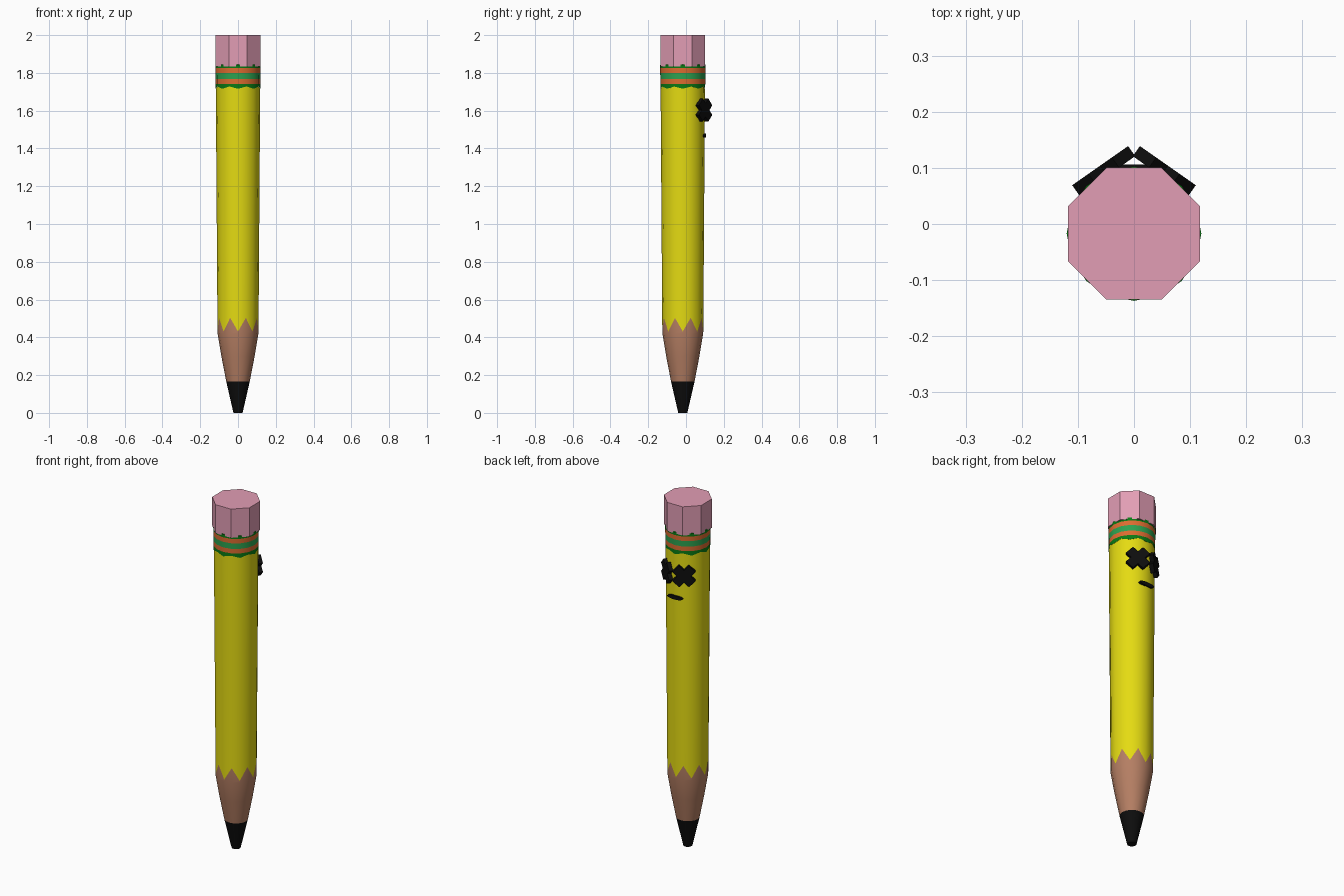
import bpy, bmesh, math
from mathutils import Matrix, Vector

if "Cube" in bpy.data.objects:
    bpy.data.objects.remove(bpy.data.objects["Cube"])

CY = -0.017  # pencil axis in y


def mat(name, rgb):
    m = bpy.data.materials.new(name)
    m.diffuse_color = (*rgb, 1)
    m.use_nodes = True
    m.node_tree.nodes["Principled BSDF"].inputs["Base Color"].default_value = m.diffuse_color
    return m


YELLOW = mat("yellow_paint", (0.78, 0.71, 0.006))
WOOD = mat("bare_wood", (0.46, 0.21, 0.125))
BLACK = mat("black", (0.004, 0.004, 0.004))
PINK = mat("pink_rubber", (0.76, 0.34, 0.46))
DARK = mat("dark_green", (0.003, 0.20, 0.007))
GREEN = mat("green", (0.026, 0.36, 0.08))
ORANGE = mat("orange", (0.72, 0.15, 0.03))


def finish(name, bm, mats):
    bmesh.ops.recalc_face_normals(bm, faces=bm.faces)
    me = bpy.data.meshes.new(name)
    bm.to_mesh(me)
    bm.free()
    for m in mats:
        me.materials.append(m)
    ob = bpy.data.objects.new(name, me)
    bpy.context.collection.objects.link(ob)
    return ob


def lathe(name, rings, mats, sides=16, turn=0.0, smooth=True):
    """rings: (radius, z, wave height, material of the band above)"""
    bm = bmesh.new()
    loops = []
    for r, z, wave, _ in rings:
        loops.append([])
        for i in range(sides):
            a = turn + i * math.tau / sides
            dz = -wave * math.cos(8 * a)
            loops[-1].append(bm.verts.new((r * math.cos(a), CY + r * math.sin(a), z + dz)))
    for k in range(len(rings) - 1):
        for i in range(sides):
            j = (i + 1) % sides
            f = bm.faces.new((loops[k][i], loops[k][j], loops[k + 1][j], loops[k + 1][i]))
            f.material_index = rings[k][3]
            f.smooth = smooth
    bm.faces.new(loops[0]).material_index = rings[0][3]
    bm.faces.new(loops[-1]).material_index = rings[-1][3]
    return finish(name, bm, mats)


# Lead tip, sharpened wood, and painted shaft with a scalloped lower edge
lathe("tip", [(0.024, 0, 0, 0), (0.062, 0.165, 0, 0)], [BLACK])
lathe("shaft", [(0.062, 0.165, 0, 0), (0.088, 0.30, 0, 0), (0.108, 0.42, 0, 0),
                (0.1085, 0.467, 0.036, 1), (0.1175, 1.722, 0.006, 1)], [WOOD, YELLOW])

# Striped ferrule with wavy rims
lathe("ferrule", [(0.1185, 1.722, 0.006, 0), (0.119, 1.742, 0, 1), (0.119, 1.768, 0, 2),
                  (0.1195, 1.80, 0, 1), (0.12, 1.826, 0, 0), (0.12, 1.848, 0.006, 0)],
      [DARK, ORANGE, GREEN])

# Eight-sided flat eraser
lathe("eraser", [(0.1275, 1.835, 0, 0), (0.1275, 2.0, 0, 0)], [PINK],
      sides=8, turn=math.pi / 8, smooth=False)


# Crossed-bar eyes on the +y side, each turned outward
def eye(name, side):
    bm = bmesh.new()
    w, h = 0.025, 0.061   # half bar width, half bar length
    pts = [(w, w), (w, h), (-w, h), (-w, w), (-h, w), (-h, -w),
           (-w, -w), (-w, -h), (w, -h), (w, -w), (h, -w), (h, w)]
    c = math.sqrt(0.5)
    verts = [bm.verts.new(((x - y) * c, -0.011, (x + y) * c)) for x, y in pts]
    face = bm.faces.new(verts)
    ext = bmesh.ops.extrude_face_region(bm, geom=[face])
    top = [v for v in ext["geom"] if isinstance(v, bmesh.types.BMVert)]
    bmesh.ops.translate(bm, verts=top, vec=(0, 0.022, 0))
    place = Matrix.Translation(Vector((side * 0.054, 0.095, 1.603)))
    bm.transform(place @ Matrix.Rotation(-side * math.radians(35), 4, "Z"))
    finish(name, bm, [BLACK])


eye("left_eye", -1)
eye("right_eye", 1)

# Small flat oval mouth
bm = bmesh.new()
bmesh.ops.create_cone(bm, cap_ends=True, segments=20, radius1=1, radius2=1, depth=1)
bm.transform(Matrix.Translation(Vector((0, 0.096, 1.468)))
             @ Matrix.Diagonal((0.046, 0.02, 0.011, 1))
             @ Matrix.Rotation(math.pi / 2, 4, "X"))
finish("mouth", bm, [BLACK])
